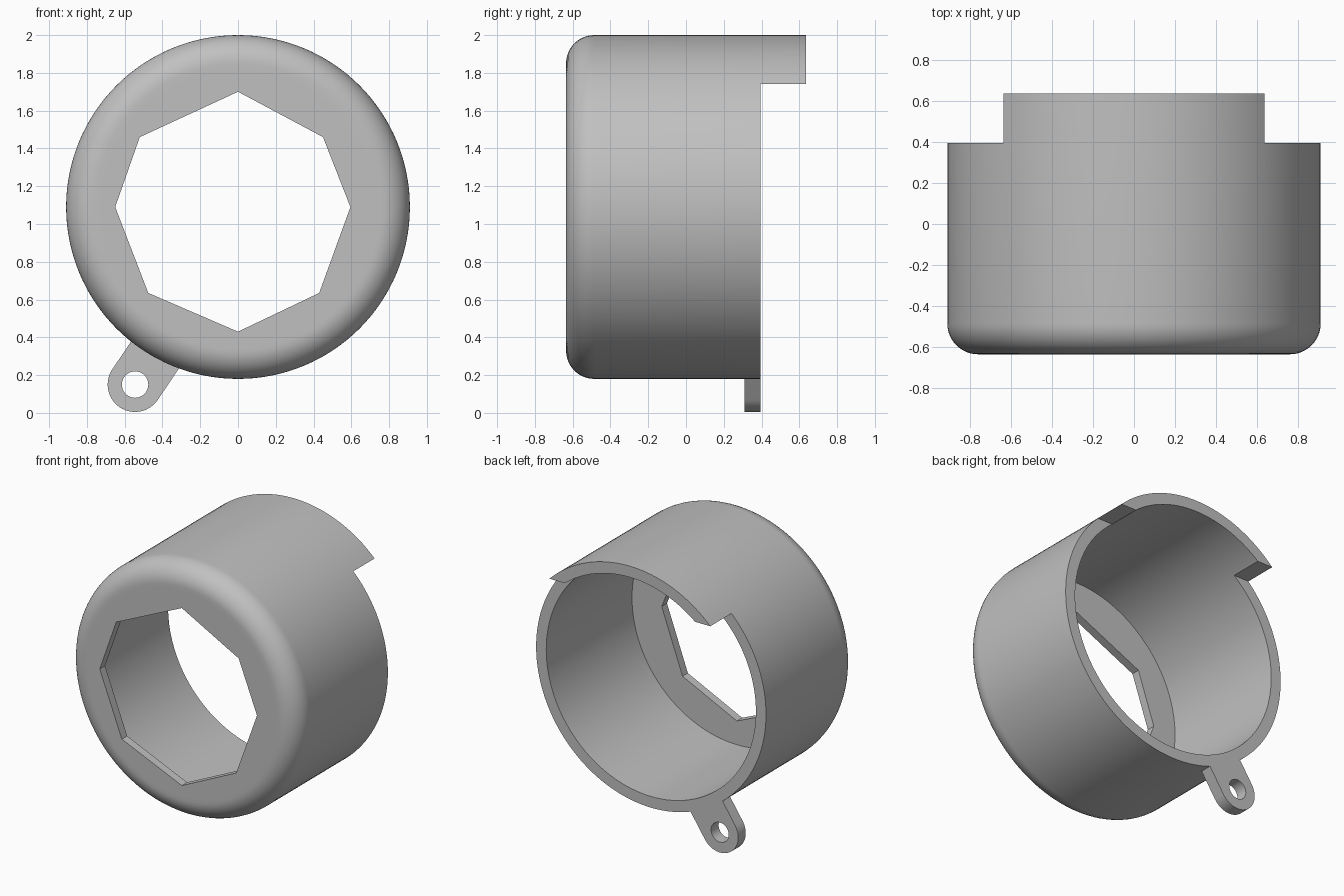
import bpy, bmesh, math
from mathutils import Matrix, Vector

cube = bpy.data.objects.get("Cube")
if cube:
    bpy.data.objects.remove(cube)

CZ, R_OUT, R_IN = 1.09, 0.91, 0.83
FRONT, RIM, BACK = -0.635, 0.395, 0.635
LID, FILLET = 0.06, 0.15
SEGMENTS = 128

grey = bpy.data.materials.new("plain grey")
grey.use_nodes = True
colour = (0.53, 0.53, 0.53, 1)
grey.diffuse_color = colour
grey.node_tree.nodes["Principled BSDF"].inputs["Base Color"].default_value = colour


def finish(name, bm):
    bmesh.ops.recalc_face_normals(bm, faces=bm.faces)
    mesh = bpy.data.meshes.new(name)
    bm.to_mesh(mesh)
    bm.free()
    mesh.materials.append(grey)
    obj = bpy.data.objects.new(name, mesh)
    bpy.context.collection.objects.link(obj)
    return obj


def prism(name, outline, y0, y1):
    """Extrude an (x, z) outline along y."""
    bm = bmesh.new()
    face = bm.faces.new([bm.verts.new((x, y0, z)) for x, z in outline])
    ext = bmesh.ops.extrude_face_region(bm, geom=[face])
    verts = [v for v in ext["geom"] if isinstance(v, bmesh.types.BMVert)]
    bmesh.ops.translate(bm, verts=verts, vec=(0, y1 - y0, 0))
    return finish(name, bm)


def select(obj):
    bpy.ops.object.select_all(action="DESELECT")
    obj.select_set(True)
    bpy.context.view_layer.objects.active = obj


def cut(obj, cutter):
    select(obj)
    mod = obj.modifiers.new("cut", "BOOLEAN")
    mod.operation, mod.solver, mod.object = "DIFFERENCE", "EXACT", cutter
    bpy.ops.object.modifier_apply(modifier=mod.name)
    bpy.data.objects.remove(cutter)


def circle(cx, cz, r, n, start=0.0, sweep=math.tau):
    return [(cx + r * math.cos(start + sweep * i / n),
             cz + r * math.sin(start + sweep * i / n)) for i in range(n)]


# Cup: lathed wall and lid with a rounded front edge
profile = [(0, FRONT), (R_OUT - FILLET - 0.03, FRONT)]
for i in range(13):
    a = math.pi / 2 * i / 12
    profile.append((R_OUT - FILLET + FILLET * math.sin(a),
                    FRONT + FILLET - FILLET * math.cos(a)))
profile += [(R_OUT, BACK), (R_IN, BACK), (R_IN, FRONT + LID), (0, FRONT + LID)]
bm = bmesh.new()
verts = [bm.verts.new((r, y, CZ)) for r, y in profile]
edges = [bm.edges.new(pair) for pair in zip(verts, verts[1:])]
bmesh.ops.spin(bm, geom=verts + edges, cent=(0, 0, CZ), axis=(0, 1, 0),
               angle=math.tau, steps=SEGMENTS, use_duplicate=False)
bmesh.ops.remove_doubles(bm, verts=bm.verts, dist=1e-4)
cup = finish("cup_with_visor", bm)

# Uneven eight-sided opening through the lid
opening = [(0, 1.70), (0.45, 1.46), (0.595, 1.09), (0.43, 0.635),
           (0, 0.43), (-0.475, 0.635), (-0.65, 1.09), (-0.52, 1.46)]
cut(cup, prism("opening_cutter", opening, FRONT - 0.1, FRONT + LID + 0.1))

# Trim the back of the wall, leaving the visor on top
trim = [(-1.2, -0.2), (1.2, -0.2), (1.2, 1.74), (-1.2, 1.74)]
cut(cup, prism("rim_cutter", trim, RIM, BACK + 0.2))

# Mounting tab with a round end and a hole
tx, tz, tr = -0.545, 0.15, 0.145
along = Vector((0.56, 0.83)).normalized()
heading = math.atan2(along.y, along.x)
outline = circle(tx, tz, tr, 32, heading + math.pi / 2, math.pi)
side = Vector((along.y, -along.x)) * tr
base = Vector((tx, tz)) + along * 0.233
outline += [(tx + side.x, tz + side.y), tuple(base + side), tuple(base - side)]
tab = prism("mounting_tab", outline, 0.31, RIM)
cut(tab, prism("hole_cutter", circle(tx, tz, 0.07, 40), 0.2, 0.5))

for part in (cup, tab):
    select(part)
    bpy.ops.object.shade_smooth_by_angle(angle=math.radians(30))
